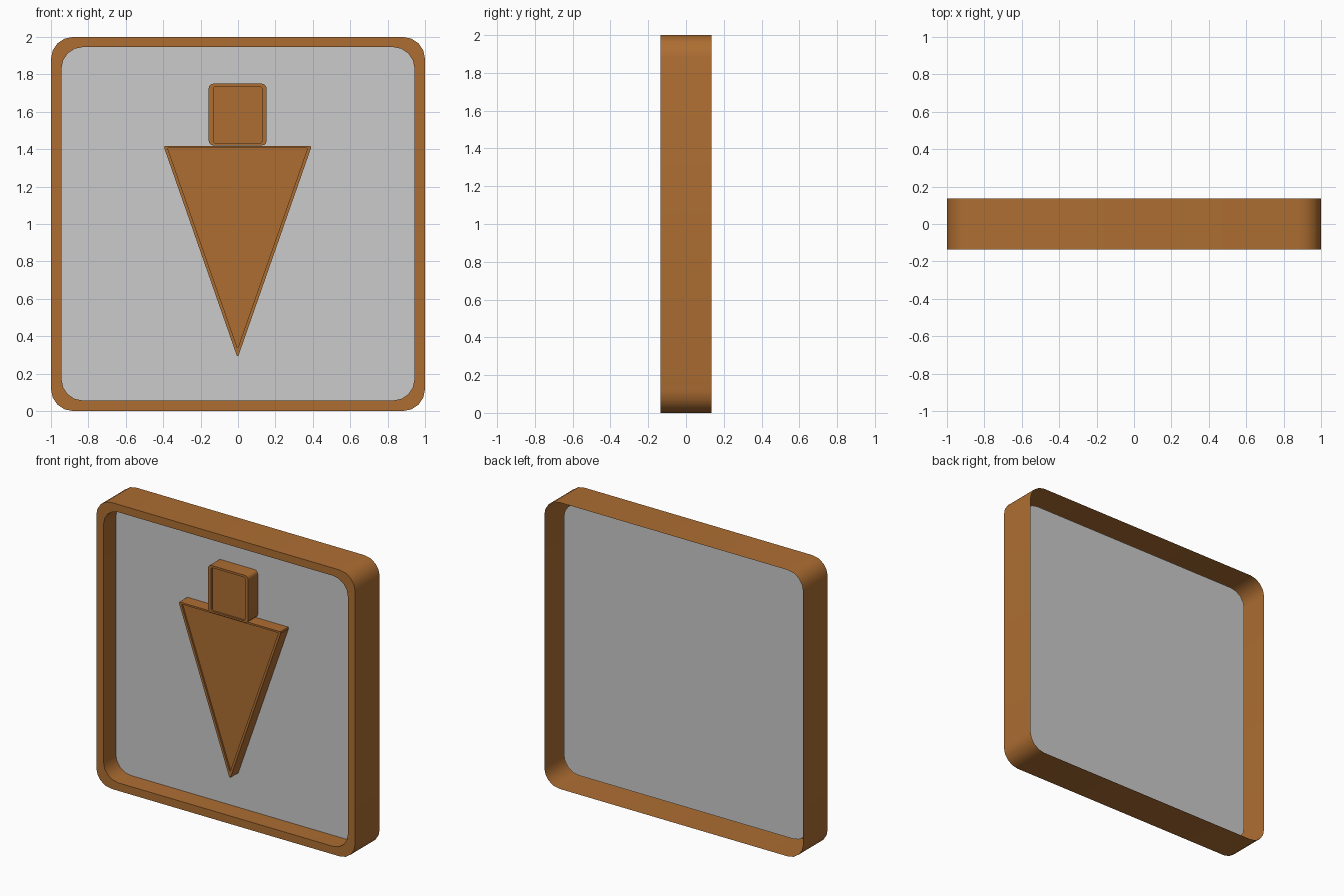
import bpy, bmesh, math

if "Cube" in bpy.data.objects:
    bpy.data.objects.remove(bpy.data.objects["Cube"])

brown = bpy.data.materials.new("brown")
brown.diffuse_color = (0.42, 0.155, 0.032, 1)
brown.use_nodes = True
brown.node_tree.nodes["Principled BSDF"].inputs["Base Color"].default_value = brown.diffuse_color


def rounded_rect(x0, x1, z0, z1, r, seg):
    """Counter-clockwise outline as seen from the front."""
    pts = []
    corners = [(x1 - r, z0 + r, -90), (x1 - r, z1 - r, 0),
               (x0 + r, z1 - r, 90), (x0 + r, z0 + r, 180)]
    for cx, cz, start in corners:
        for i in range(seg + 1):
            a = math.radians(start + 90 * i / seg)
            pts.append((cx + r * math.cos(a), cz + r * math.sin(a)))
    return pts


def shell(name, loops, cap=False, mat=None):
    """Bridge successive (outline, y) loops; optionally close the last one."""
    bm = bmesh.new()
    rings = [[bm.verts.new((x, y, z)) for x, z in pts] for pts, y in loops]
    for a, b in zip(rings, rings[1:]):
        n = len(a)
        for i in range(n):
            j = (i + 1) % n
            bm.faces.new((a[i], a[j], b[j], b[i]))
    if cap:
        bm.faces.new(rings[-1])
    mesh = bpy.data.meshes.new(name)
    bm.to_mesh(mesh)
    bm.free()
    obj = bpy.data.objects.new(name, mesh)
    bpy.context.collection.objects.link(obj)
    if mat:
        mesh.materials.append(mat)
    bpy.ops.object.select_all(action='DESELECT')
    obj.select_set(True)
    bpy.context.view_layer.objects.active = obj
    bpy.ops.object.shade_smooth_by_angle(angle=math.radians(35))
    return obj


# Frame: outer wall, front rim and inner wall, open at the back
outer = rounded_rect(-1, 1, 0, 2, 0.118, 4)
inner = rounded_rect(-0.944, 0.944, 0.056, 1.946, 0.115, 4)
shell("frame", [(outer, 0.136), (outer, -0.136), (inner, -0.136), (inner, 0)], mat=brown)

# Grey backing panel, set halfway into the frame
shell("panel", [(inner, 0)], cap=True)


def raised_emblem(name, outline, inset, y_front, recess=0.012):
    """Raised plate with a thin rim around a shallow recess."""
    shell(name, [(outline, 0), (outline, y_front), (inset, y_front),
                 (inset, y_front + recess)], cap=True, mat=brown)


# Square upper plate
raised_emblem("upper_plate",
              rounded_rect(-0.157, 0.153, 1.42, 1.75, 0.025, 3),
              rounded_rect(-0.132, 0.128, 1.432, 1.735, 0.012, 3), -0.107)

# Downward pointing triangle with slightly blunted corners
raised_emblem("triangle_plate",
              [(-0.006, 0.295), (0.002, 0.295), (0.391, 1.408), (0.388, 1.418),
               (-0.392, 1.418), (-0.395, 1.408)],
              [(-0.004, 0.34), (0.0, 0.34), (0.371, 1.402), (0.369, 1.406),
               (-0.373, 1.406), (-0.375, 1.402)], -0.087)
